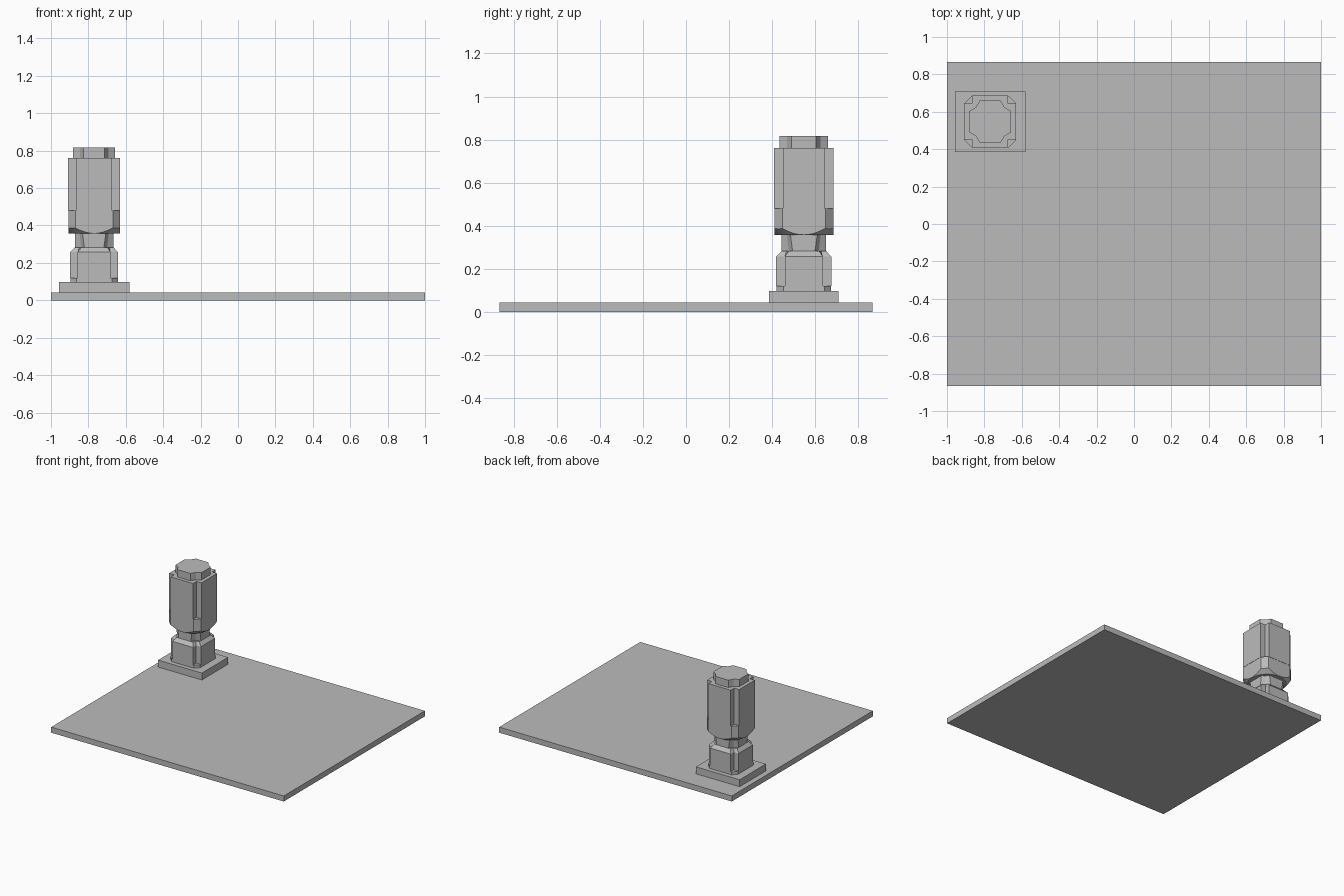
import bpy, bmesh
from mathutils import Vector

cube = bpy.data.objects.get("Cube")
if cube:
    bpy.data.objects.remove(cube, do_unlink=True)

grey = bpy.data.materials.new("machine grey")
grey.use_nodes = True
GREY = (0.5, 0.5, 0.5, 1)
grey.diffuse_color = GREY
grey.node_tree.nodes["Principled BSDF"].inputs["Base Color"].default_value = GREY

CENTRE = Vector((-0.769, 0.547, 0))


def finish(name, bm):
    bmesh.ops.recalc_face_normals(bm, faces=bm.faces)
    mesh = bpy.data.meshes.new(name)
    bm.to_mesh(mesh)
    bm.free()
    mesh.materials.append(grey)
    obj = bpy.data.objects.new(name, mesh)
    bpy.context.collection.objects.link(obj)
    return obj


def box(name, centre, half_x, half_y, bottom, top):
    bm = bmesh.new()
    bmesh.ops.create_cube(bm, size=1)
    for v in bm.verts:
        v.co = (centre.x + v.co.x * 2 * half_x, centre.y + v.co.y * 2 * half_y,
                top if v.co.z > 0 else bottom)
    return finish(name, bm)


def loft(name, *levels):
    """Stack square sections; each level is z, half width, half flat, corner."""
    bm = bmesh.new()
    rings = []
    for z, half, flat, corner in levels:
        ring = []
        p = [(half, flat), (corner, corner), (flat, half)]
        for turn in range(4):
            ring += [bm.verts.new(CENTRE + Vector((x, y, z))) for x, y in p]
            p = [(-y, x) for x, y in p]
        rings.append(ring)
    for low, high in zip(rings, rings[1:]):
        for i in range(len(low)):
            j = (i + 1) % len(low)
            bm.faces.new((low[i], low[j], high[j], high[i]))
    bm.faces.new(rings[0][::-1])
    bm.faces.new(rings[-1])
    return finish(name, bm)


# Floor plate and mounting pad
box("floor_plate", Vector(), 1, 0.866, 0, 0.043)
box("mounting_pad", CENTRE, 0.188, 0.161, 0.043, 0.097)

# Gearbox: chamfered foot, notched housing, sloped shoulder, narrow neck
loft("gearbox_foot", (0.097, 0.127, 0.095, 0.111), (0.12, 0.127, 0.095, 0.111))
loft("gearbox_housing", (0.12, 0.128, 0.088, 0.088), (0.257, 0.128, 0.088, 0.088),
     (0.283, 0.103, 0.07, 0.08))
loft("neck", (0.283, 0.103, 0.052, 0.07), (0.357, 0.103, 0.062, 0.078))

# Motor flange, its underside trimmed by a cone
flange = loft("motor_flange", (0.356, 0.137, 0.1, 0.1185), (0.48, 0.137, 0.1, 0.1185))
bm = bmesh.new()
bmesh.ops.create_cone(bm, cap_ends=True, segments=48, radius1=0.135, radius2=0.335, depth=0.18)
bmesh.ops.translate(bm, verts=bm.verts, vec=CENTRE + Vector((0, 0, 0.356 + 0.09)))
cutter = finish("cone_cutter", bm)
cutter.hide_render = True
cutter.hide_viewport = True
trim = flange.modifiers.new("trim", "BOOLEAN")
trim.operation = "INTERSECT"
trim.solver = "EXACT"
trim.object = cutter

# Motor body with notched corners, and its end cap
loft("motor_body", (0.48, 0.139, 0.096, 0.096), (0.76, 0.139, 0.096, 0.096))
loft("motor_cap", (0.76, 0.112, 0.056, 0.077), (0.817, 0.112, 0.056, 0.077))
